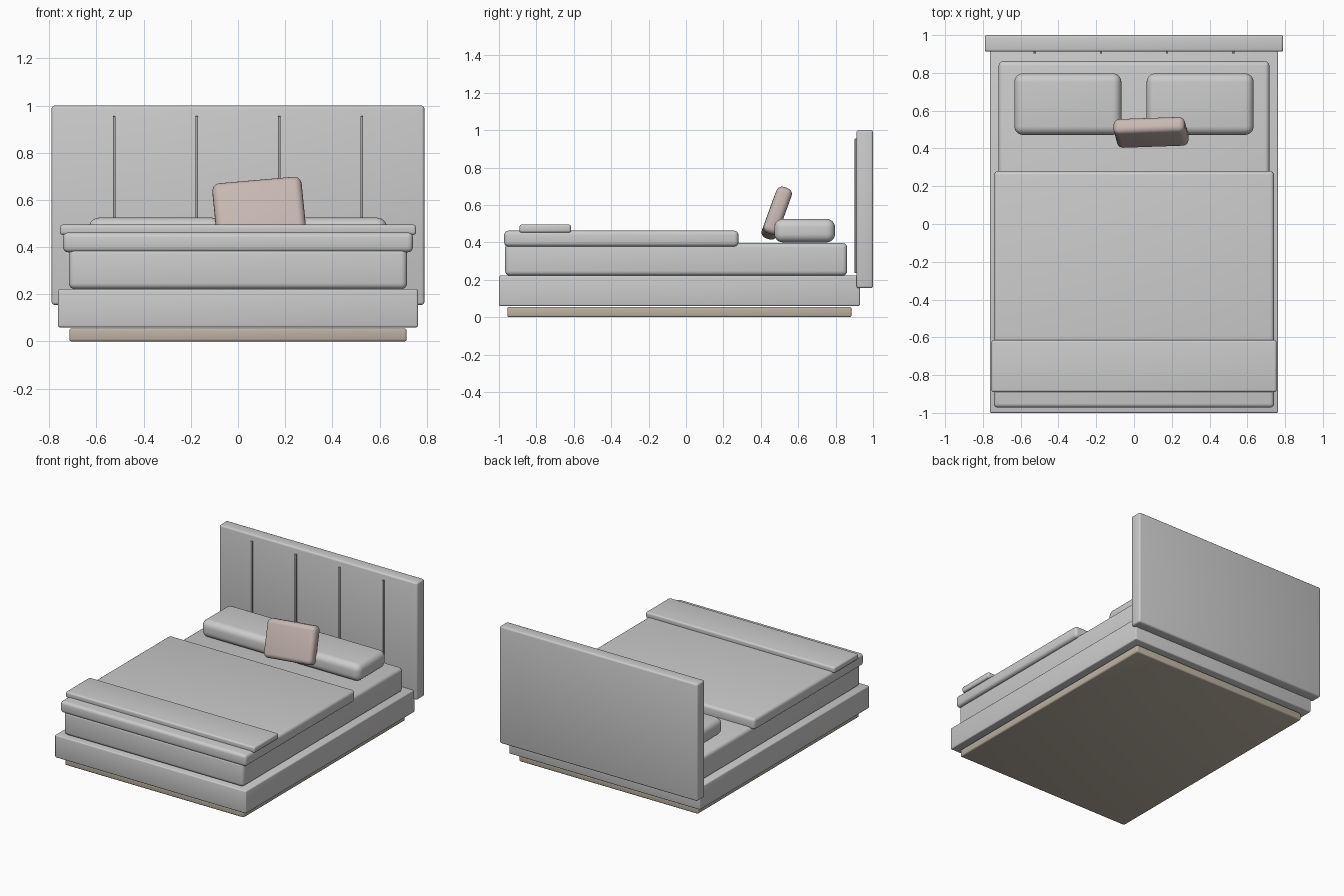
import bpy
from math import radians

if "Cube" in bpy.data.objects:
    bpy.data.objects.remove(bpy.data.objects["Cube"])


def material(name, rgb):
    m = bpy.data.materials.new(name)
    m.diffuse_color = (*rgb, 1)
    m.use_nodes = True
    m.node_tree.nodes["Principled BSDF"].inputs["Base Color"].default_value = m.diffuse_color
    return m


def box(name, lo, hi, bevel, segments=4, mat=None, rot=(0, 0, 0)):
    """Rounded box spanning lo..hi, optionally turned about its centre."""
    centre = [(a + b) / 2 for a, b in zip(lo, hi)]
    bpy.ops.mesh.primitive_cube_add(size=1, location=centre)
    ob = bpy.context.object
    ob.name = name
    ob.scale = [b - a for a, b in zip(lo, hi)]
    bpy.ops.object.transform_apply(location=False, rotation=False, scale=True)
    mod = ob.modifiers.new("rounding", 'BEVEL')
    mod.width = bevel
    mod.segments = segments
    bpy.ops.object.modifier_apply(modifier=mod.name)
    ob.rotation_euler = [radians(a) for a in rot]
    bpy.ops.object.shade_smooth_by_angle(angle=radians(35))
    if mat:
        ob.data.materials.append(mat)
    return ob


wood = material("wood", (0.50, 0.44, 0.36))
sage = material("sage_cloth", (0.46, 0.51, 0.45))
blush = material("blush_cloth", (0.58, 0.48, 0.45))
seam = material("seam_dark", (0.35, 0.35, 0.34))

# Base
box("plinth", (-0.715, -0.955, 0), (0.715, 0.885, 0.055), 0.01, 3, wood)
box("bed_frame", (-0.763, -1.0, 0.06), (0.763, 0.93, 0.222), 0.008, 3)

# Headboard with vertical seams
box("headboard", (-0.79, 0.912, 0.155), (0.79, 1.0, 1.0), 0.012, 3)
for i, x in enumerate((-0.525, -0.175, 0.175, 0.525)):
    box(f"headboard_seam_{i + 1}", (x - 0.006, 0.902, 0.235),
        (x + 0.006, 0.918, 0.955), 0.002, 2, seam)

# Mattress and bedding
box("mattress", (-0.717, -0.967, 0.222), (0.717, 0.862, 0.396), 0.025)
box("duvet", (-0.742, -0.972, 0.378), (0.742, 0.28, 0.462), 0.022)
box("throw_blanket", (-0.755, -0.89, 0.452), (0.755, -0.615, 0.495), 0.012)

# Pillows
for side, x in (("left", -0.35), ("right", 0.35)):
    box(f"{side}_pillow", (x - 0.283, 0.472, 0.4), (x + 0.283, 0.797, 0.525), 0.045, 6)

# Leaning cushion
box("accent_cushion", (-0.1, 0.442, 0.425), (0.28, 0.528, 0.687), 0.032, 5, blush,
    (-20, -5, 2))
